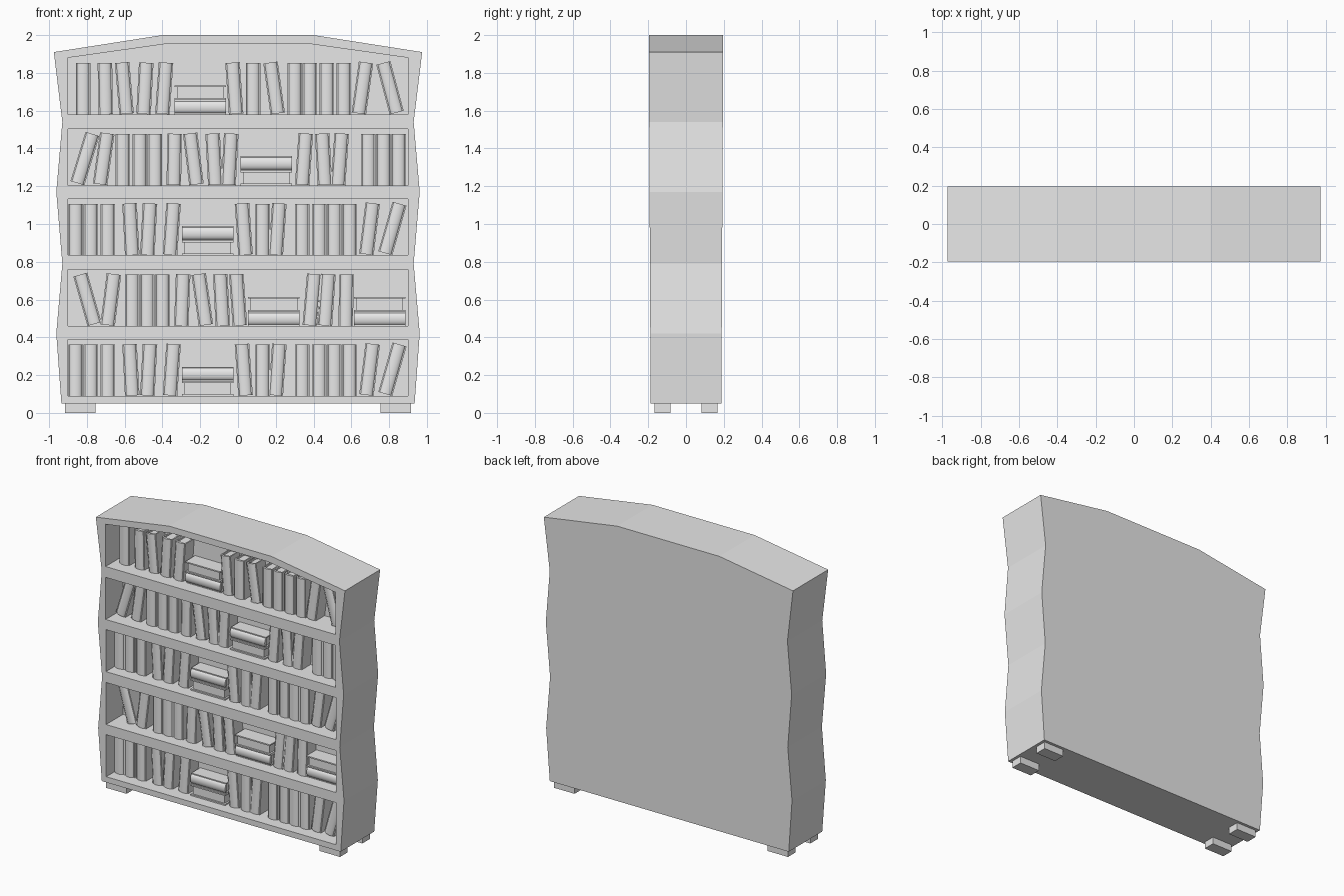
import bpy
import bmesh
from math import cos, pi, radians, sin
from mathutils import Matrix, Vector

cube = bpy.data.objects.get("Cube")
if cube:
    bpy.data.objects.remove(cube, do_unlink=True)

grey = bpy.data.materials.new("plain_grey")
grey.use_nodes = True
grey.diffuse_color = (0.8, 0.8, 0.8, 1)
grey.node_tree.nodes["Principled BSDF"].inputs["Base Color"].default_value = (0.8, 0.8, 0.8, 1)


def add_box(bm, low, high):
    """Box between two corners."""
    low, high = Vector(low), Vector(high)
    place = Matrix.Translation((low + high) / 2) @ Matrix.Diagonal((*(high - low), 1))
    bmesh.ops.create_cube(bm, size=1, matrix=place)


def add_prism(bm, points, direction):
    """Closed outline pushed along a direction."""
    face = bm.faces.new([bm.verts.new(p) for p in points])
    result = bmesh.ops.extrude_face_region(bm, geom=[face])
    moved = [v for v in result["geom"] if isinstance(v, bmesh.types.BMVert)]
    bmesh.ops.translate(bm, verts=moved, vec=direction)


def make_mesh(name, bm):
    bmesh.ops.recalc_face_normals(bm, faces=bm.faces)
    mesh = bpy.data.meshes.new(name)
    bm.to_mesh(mesh)
    bm.free()
    mesh.materials.append(grey)
    return mesh


def add_object(name, mesh):
    obj = bpy.data.objects.new(name, mesh)
    bpy.context.collection.objects.link(obj)
    return obj


def activate(obj):
    bpy.ops.object.select_all(action="DESELECT")
    obj.select_set(True)
    bpy.context.view_layer.objects.active = obj


# Wavy case with an arched top, slightly deeper towards the top
half = [(0.935, 0.05), (0.962, 0.42), (0.93, 0.79), (0.962, 1.17),
        (0.93, 1.54), (0.975, 1.91), (0.4, 2.0)]
outline = half + [(-x, z) for x, z in reversed(half)]
bm = bmesh.new()
add_prism(bm, [(x, -1, z) for x, z in outline], (0, 2, 0))
for v in bm.verts:
    v.co.y *= 0.187 + 0.005 * v.co.z
case = add_object("bookcase_body", make_mesh("bookcase_body", bm))

# Shelf recesses cut into the front
SHELVES = [0.09, 0.46, 0.835, 1.205, 1.58]
BACK = 0.0
bm = bmesh.new()
for z in SHELVES[:-1]:
    add_box(bm, (-0.9, -0.5, z), (0.9, BACK, z + 0.298))
arch = [(0.9, SHELVES[-1]), (0.9, 1.88), (0.37, 1.955)]
arch += [(-x, z) for x, z in reversed(arch)]
add_prism(bm, [(x, -0.5, z) for x, z in arch], (0, 0.5 + BACK, 0))
cutter = add_object("recess_cutter", make_mesh("recess_cutter", bm))
cutter.hide_render = True
cut = case.modifiers.new("recesses", "BOOLEAN")
cut.operation = "DIFFERENCE"
cut.solver = "EXACT"
cut.object = cutter
activate(case)
bpy.ops.object.modifier_apply(modifier=cut.name)
bpy.data.objects.remove(cutter, do_unlink=True)

# Four block feet
for side, x in (("left", 0.835), ("right", -0.835)):
    for end, y in (("front", -0.125), ("back", 0.125)):
        bm = bmesh.new()
        add_box(bm, (x - 0.08, y - 0.042, 0), (x + 0.08, y + 0.042, 0.052))
        add_object(f"{end}_{side}_foot", make_mesh("foot", bm))

# One book, shared by all copies: two covers, a rounded spine, recessed pages
THICK, DEEP, TALL, FRONT = 0.077, 0.18, 0.272, -0.11
edge = THICK / 2
bm = bmesh.new()
for s in (-1, 1):
    add_box(bm, (min(s * edge, s * (edge - 0.009)), 0.012, 0),
            (max(s * edge, s * (edge - 0.009)), DEEP, TALL))
steps = 8
spine = [(-cos(pi * i / steps) * (edge - 0.005), 0.018 - 0.018 * sin(pi * i / steps), 0)
         for i in range(steps + 1)]
add_prism(bm, spine, (0, 0, TALL))
add_box(bm, (0.009 - edge, 0.018, 0.012), (edge - 0.009, DEEP - 0.012, TALL - 0.012))
book_mesh = make_mesh("book", bm)
sample = add_object("book_sample", book_mesh)
activate(sample)
bpy.ops.object.shade_smooth_by_angle(angle=radians(35))
bpy.data.objects.remove(sample, do_unlink=True)


def upright_book(x, z, lean):
    """Standing book, resting on its lower corner."""
    a = radians(lean)
    obj = add_object("upright_book", book_mesh)
    obj.location = (x, FRONT, z + edge * abs(sin(a)))
    obj.rotation_euler = (0, a, 0)


def lying_book(x, z, pages_out):
    """Book on its side, showing spine or pages."""
    obj = add_object("lying_book", book_mesh)
    s = 1 if pages_out else -1
    obj.location = (x + s * TALL / 2, FRONT + (DEEP if pages_out else 0), z + edge)
    obj.rotation_euler = (0, pi / 2, pi if pages_out else 0)


# Books by shelf: position in hundredths and lean in degrees
common = [(-86, 0), (-78, 0), (-69, 0), (-56, -3), (-48, 3), (-36, 4), (4, -4), (13, 0),
          (20, 4), (34, 0), (43, 0), (51, 0), (59, 0), (68, 7), (78, 16)]
second = [(-76, -16), (-69, 7), (-56, 0), (-48, 0), (-40, 0), (-30, 2), (-17, -8),
          (-8, -3), (1, -4), (38, 5), (46, 4), (57, 1)]
fourth = [(-85, 17), (-73, 8), (-61, 0), (-52, 0), (-44, 0), (-34, 1), (-22, -7), (-12, -3),
          (-5, 3), (34, 4), (46, -3), (53, 4), (69, 0), (77, 0), (85, 0)]
top = [(-82, 0), (-70, -1), (-59, -5), (-50, 3), (-40, 4), (-1, -4), (8, 0), (21, -8),
       (30, 0), (38, 0), (47, 0), (56, 0), (64, 8), (84, -15)]
# Stacks per shelf: position, and whether the lower book shows its pages
stacks = [[(-16, True)], [(19, False), (75, False)], [(-16, True)], [(15, True)], [(-20, False)]]

for z, row, piles in zip(SHELVES, [common, second, common, fourth, top], stacks):
    for x, lean in row:
        upright_book(x / 100, z, lean)
    for x, pages_low in piles:
        lying_book(x / 100, z, pages_low)
        lying_book(x / 100, z + THICK, not pages_low)
